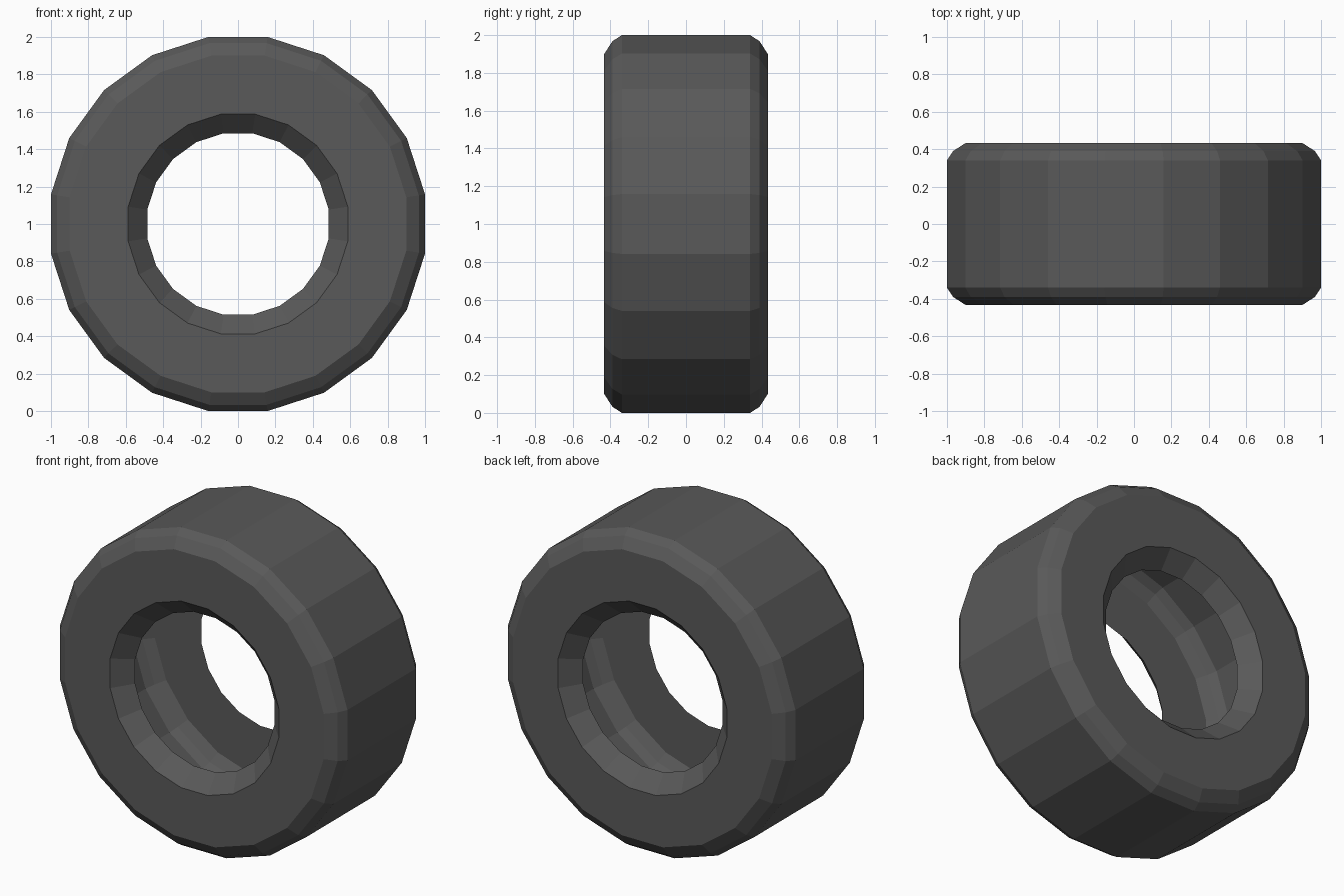
import bpy, bmesh, math

if "Cube" in bpy.data.objects:
    bpy.data.objects.remove(bpy.data.objects["Cube"])

SIDES = 20
FLAT = 1 / math.cos(math.pi / SIDES)   # profile radii are measured to the flats

# Half of the hollow tyre cross-section: (radius, y), outer tread to inner cavity
half = [(1.0, 0.34), (0.967, 0.39), (0.90, 0.433), (0.587, 0.433),
        (0.485, 0.33), (0.81, 0.33), (0.87, 0.29), (0.90, 0.24)]
# Mirror across y = 0 to close the loop
profile = half + [(r, -y) for r, y in reversed(half)]

# Spin the profile about the y axis, flat side up
bm = bmesh.new()
rings = []
for i in range(SIDES):
    a = (i + 0.5) * math.tau / SIDES
    rings.append([bm.verts.new((r * FLAT * math.sin(a), y, 1 + r * FLAT * math.cos(a)))
                  for r, y in profile])
n = len(profile)
for i in range(SIDES):
    p, q = rings[i], rings[(i + 1) % SIDES]
    for j in range(n):
        k = (j + 1) % n
        bm.faces.new((p[j], p[k], q[k], q[j]))
bmesh.ops.recalc_face_normals(bm, faces=bm.faces)

mesh = bpy.data.meshes.new("tire")
bm.to_mesh(mesh)
bm.free()
tire = bpy.data.objects.new("tire", mesh)
bpy.context.collection.objects.link(tire)

# Dark rubber
rubber = bpy.data.materials.new("rubber")
rubber.diffuse_color = (0.1, 0.1, 0.1, 1)
rubber.use_nodes = True
rubber.node_tree.nodes["Principled BSDF"].inputs["Base Color"].default_value = rubber.diffuse_color
mesh.materials.append(rubber)
